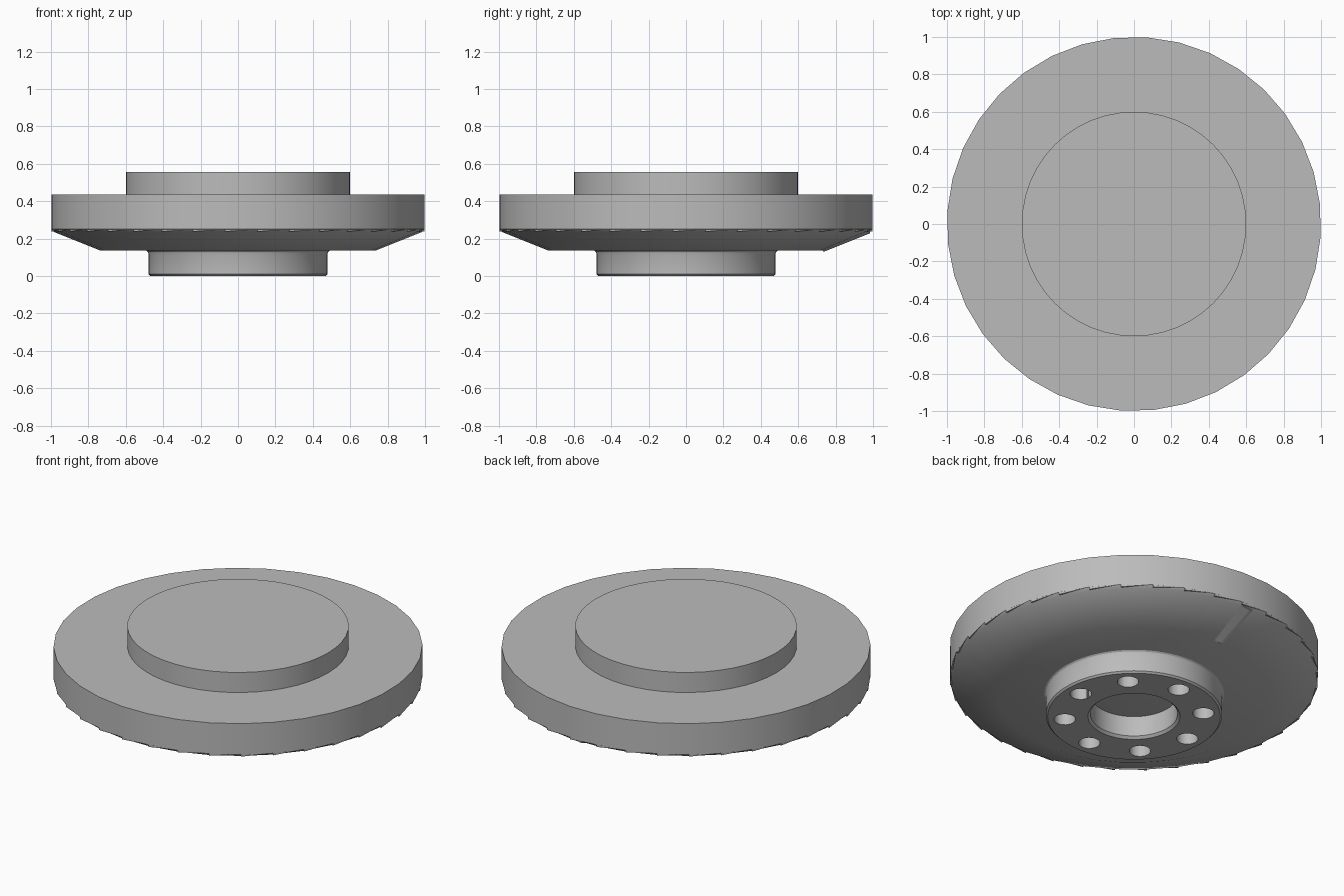
import bpy, bmesh
from math import sin, cos, pi, radians
from mathutils import Vector

if "Cube" in bpy.data.objects:
    bpy.data.objects.remove(bpy.data.objects["Cube"])

steel = bpy.data.materials.new("grey steel")
steel.use_nodes = True
colour = (0.5, 0.5, 0.5, 1)
steel.diffuse_color = colour
steel.node_tree.nodes["Principled BSDF"].inputs["Base Color"].default_value = colour

SIDES = 36
START = radians(6)


def polar(r, a, z):
    return Vector((r * cos(a), r * sin(a), z))


def finish(name, bm, smooth=True):
    bmesh.ops.recalc_face_normals(bm, faces=bm.faces)
    mesh = bpy.data.meshes.new(name)
    bm.to_mesh(mesh)
    bm.free()
    mesh.materials.append(steel)
    ob = bpy.data.objects.new(name, mesh)
    bpy.context.collection.objects.link(ob)
    if smooth:
        shade(ob)
    return ob


def shade(ob):
    bpy.ops.object.select_all(action='DESELECT')
    ob.select_set(True)
    bpy.context.view_layer.objects.active = ob
    bpy.ops.object.shade_smooth_by_angle(angle=radians(25))


def lathe(name, profile, sides, start=0.0, ring=False, smooth=True):
    """Turn (radius, z) points round z; closed ring or capped solid."""
    bm = bmesh.new()
    rows = [[bm.verts.new(polar(r, start + 2 * pi * i / sides, z))
             for i in range(sides)] for r, z in profile]
    pairs = list(zip(rows, rows[1:]))
    if ring:
        pairs.append((rows[-1], rows[0]))
    else:
        bm.faces.new(rows[0])
        bm.faces.new(rows[-1])
    for low, high in pairs:
        for i in range(sides):
            j = (i + 1) % sides
            bm.faces.new((low[i], low[j], high[j], high[i]))
    return finish(name, bm, smooth)


# Wide disc with its conical underside, and the raised round top
lathe("flange_disc", [(0.735, 0.135), (0.985, 0.235), (1, 0.25), (1, 0.435)],
      SIDES, START)
lathe("top_disc", [(0.6, 0.43), (0.6, 0.555)], 48)

# Hub ring with chamfered edges, a fillet at its root and an open bore
hub = lathe("hub", [(0.25, 0), (0.468, 0), (0.478, 0.01), (0.478, 0.118),
                    (0.482, 0.129), (0.492, 0.138), (0.236, 0.138),
                    (0.236, 0.014)], 72, ring=True, smooth=False)

# Eight bolt holes through the hub
for k in range(8):
    cutter = lathe("bolt_hole_cutter", [(0.058, -0.1), (0.058, 0.3)], 24, smooth=False)
    cutter.location = polar(0.377, k * pi / 4, 0)
    cutter.hide_render = True
    cut = hub.modifiers.new("bolt_hole", 'BOOLEAN')
    cut.operation = 'DIFFERENCE'
    cut.solver = 'EXACT'
    cut.object = cutter
    bpy.context.view_layer.objects.active = hub
    bpy.ops.object.modifier_apply(modifier=cut.name)
    bpy.data.objects.remove(cutter)
shade(hub)

# Small saw-toothed lip along the lower edge of the rim
bm = bmesh.new()
for i in range(SIDES):
    a = START + 2 * pi * i / SIDES
    b = a + 2 * pi / SIDES
    v = [bm.verts.new(p) for p in (polar(1, a, 0.252), polar(1, b, 0.252),
                                   polar(0.999, a, 0.237), polar(0.97, a, 0.24))]
    for tri in ((0, 1, 2), (0, 2, 3), (0, 3, 1), (1, 3, 2)):
        bm.faces.new([v[n] for n in tri])
finish("rim_lip", bm, smooth=False)

# Narrow raised seam running down the cone
bm = bmesh.new()
ends = []
for r, z in ((0.735, 0.136), (0.985, 0.236)):
    ends.append([bm.verts.new(polar(r, radians(a), z - h))
                 for a, h in ((91, 0), (89.6, 0.007), (86, 0))])
for i in range(3):
    j = (i + 1) % 3
    bm.faces.new((ends[0][i], ends[0][j], ends[1][j], ends[1][i]))
for end in ends:
    bm.faces.new(end)
finish("cone_seam", bm, smooth=False)
